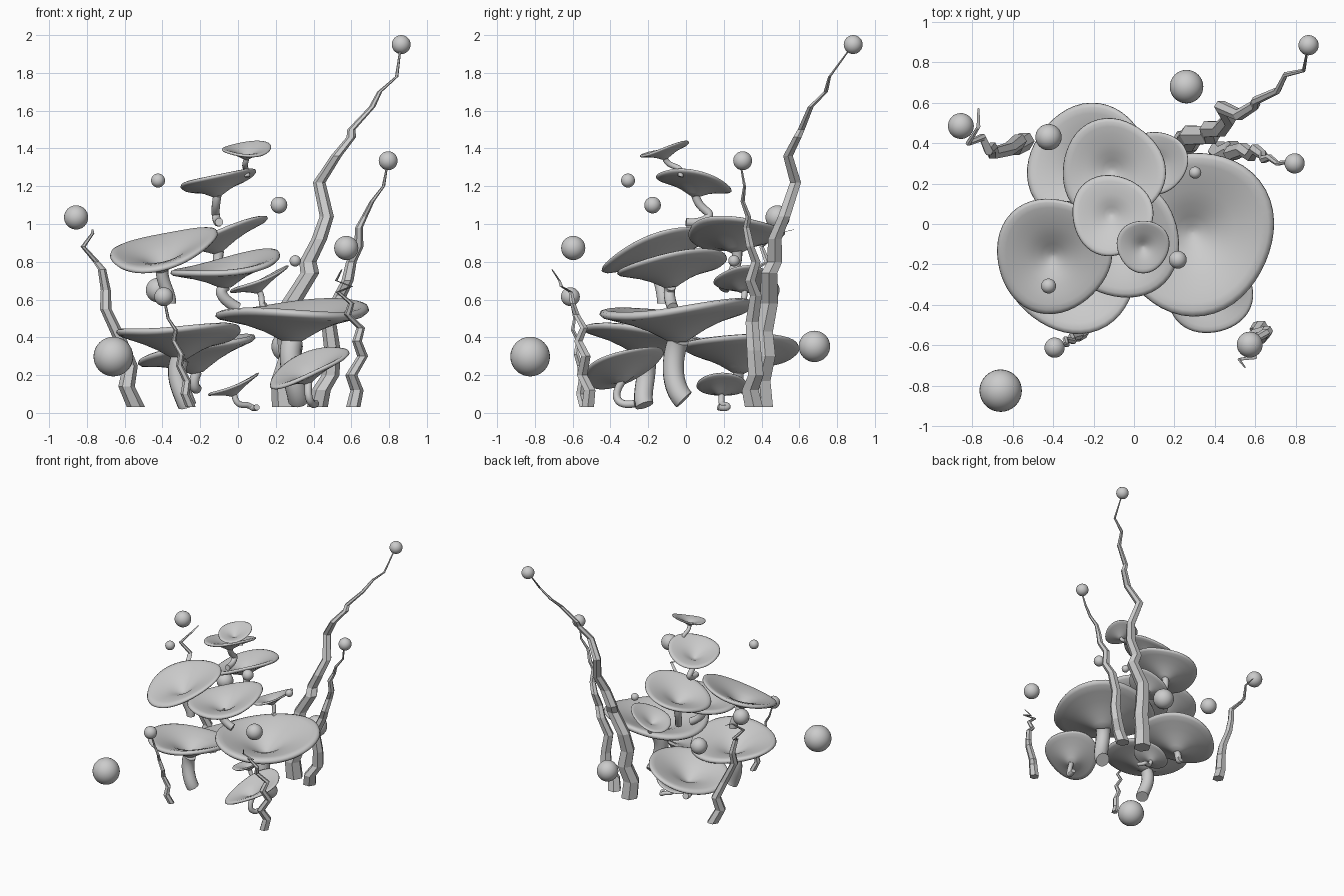
import bpy, bmesh
from math import sin, cos, pi


def mesh_object(name, bm, smooth):
    bmesh.ops.recalc_face_normals(bm, faces=bm.faces)
    for f in bm.faces:
        f.smooth = smooth
    me = bpy.data.meshes.new(name)
    bm.to_mesh(me)
    bm.free()
    ob = bpy.data.objects.new(name, me)
    bpy.context.collection.objects.link(ob)
    return ob


def loft(bm, rings):
    """Bridge closed rings of points and cap both ends."""
    rows = [[bm.verts.new(p) for p in r] for r in rings]
    n = len(rows[0])
    for a, b in zip(rows, rows[1:]):
        for i in range(n):
            bm.faces.new((a[i], a[(i + 1) % n], b[(i + 1) % n], b[i]))
    bm.faces.new(rows[0])
    bm.faces.new(rows[-1])


# Funnel cap: unit profile (radius, height), underside first, then over the rim
PROFILE = [(.1, -.40), (.2, -.34), (.38, -.24), (.6, -.15), (.82, -.085), (.95, -.045),
           (1, .0), (.985, .045), (.93, .065), (.84, .05), (.7, .01), (.52, -.05),
           (.35, -.125), (.2, -.22), (.08, -.29), (.01, -.31)]


def cap(name, x, y, z, r, sx, sy, phase):
    rings = []
    for pr, ph in PROFILE:
        ring = []
        for i in range(48):
            a = 2 * pi * i / 48
            rr = r * pr * (1 + .035 * pr * sin(3 * a + phase))
            dx, dy = rr * cos(a), rr * sin(a)
            wave = .06 * r * pr * pr * sin(2 * a + phase * 1.7)
            ring.append((x + dx, y + dy, z + r * ph + sx * dx + sy * dy + wave))
        rings.append(ring)
    bm = bmesh.new()
    loft(bm, rings)
    mesh_object(name, bm, True)


def stem(name, pts, r):
    """Smooth bent tube."""
    cu = bpy.data.curves.new(name, 'CURVE')
    cu.dimensions = '3D'
    cu.bevel_depth = r
    cu.bevel_resolution = 4
    cu.use_fill_caps = True
    sp = cu.splines.new('NURBS')
    sp.points.add(len(pts) - 1)
    for p, co in zip(sp.points, pts):
        p.co = (*co, 1)
    sp.order_u = min(4, len(pts))
    sp.use_endpoint_u = True
    ob = bpy.data.objects.new(name, cu)
    bpy.context.collection.objects.link(ob)
    bpy.ops.object.select_all(action='DESELECT')
    ob.select_set(True)
    bpy.context.view_layer.objects.active = ob
    bpy.ops.object.convert(target='MESH')


def vine(name, pts, r0, r1):
    """Faceted, tapering zigzag stalk with level six-sided rings."""
    n = len(pts) - 1
    rings = []
    for k, (x, y, z) in enumerate(pts):
        r = r0 + (r1 - r0) * k / n
        rings.append([(x + r * cos(i * pi / 3), y + r * sin(i * pi / 3), z) for i in range(6)])
    bm = bmesh.new()
    loft(bm, rings)
    mesh_object(name, bm, False)


# Caps: x, y, rim z, radius, slope x, slope y, waviness phase
CAPS = [("top", .045, -.11, 1.395, .13, .04, .28, 0), ("upper", -.11, .045, 1.225, .20, .2, -.18, 1),
        ("upper_back", -.105, .265, .95, .255, .31, 0, 2), ("left", -.40, -.155, .865, .285, .21, .31, .92),
        ("middle", -.06, -.08, .78, .29, .17, .13, 4), ("low_left", -.305, -.21, .415, .33, .02, -.12, 5),
        ("big_right", .29, -.04, .535, .405, .03, .06, -.26), ("low_right", .375, -.335, .245, .21, .4, .3, 2.5),
        ("small_back", .11, .305, .70, .155, .43, 0, .5), ("low_back", -.215, .28, .335, .31, .23, -.02, 3.5),
        ("ground", -.02, .19, .145, .135, .42, 0, 4.5)]
for n, *v in CAPS:
    cap(n + "_cap", *v)

# Stems under the caps
STEMS = [("top", .015, [(.045, -.11, 1.345), (.03, -.09, 1.29), (.04, -.01, 1.32), (.05, -.03, 1.25)]),
         ("upper", .022, [(-.11, .05, 1.15), (-.12, .07, 1.08), (-.12, .17, 1.06), (-.11, .08, 1.0), (-.1, 0, 1.01)]),
         ("upper_back", .027, [(-.10, .27, .86), (-.12, .28, .77), (-.09, .22, .70), (-.07, .2, .65)]),
         ("left", .033, [(-.40, -.155, .765), (-.41, -.14, .70), (-.36, -.12, .64), (-.36, -.12, .58)]),
         ("middle", .03, [(-.06, -.08, .675), (-.13, -.1, .64), (-.05, -.08, .58), (0, -.07, .555)]),
         ("low_left", .05, [(-.305, -.21, .29), (-.35, -.2, .2), (-.29, -.24, .1), (-.27, -.22, .04)]),
         ("big_right", .057, [(.29, -.04, .385), (.25, -.08, .28), (.31, -.08, .14), (.32, -.01, .07)]),
         ("low_right", .02, [(.375, -.335, .17), (.36, -.4, .08), (.39, -.36, .03), (.41, -.27, .05)]),
         ("small_back", .016, [(.11, .31, .645), (.14, .31, .61), (.11, .3, .55), (.15, .28, .57)]),
         ("low_back", .027, [(-.215, .28, .22), (-.25, .27, .15), (-.22, .29, .12), (-.22, .32, .13)]),
         ("ground", .016, [(-.02, .19, .1), (-.01, .18, .03), (.06, .22, .06), (.08, .23, .015), (.1, .17, .03)])]
for n, r, pts in STEMS:
    stem(n + "_stem", pts, r)

# Zigzag stalks
vine("tall_stalk", [(.25, .40, .03), (.24, .39, .17), (.28, .42, .3), (.26, .41, .43), (.28, .44, .58),
                    (.38, .44, .74), (.37, .47, .80), (.43, .47, .92), (.47, .52, 1.04), (.43, .58, 1.22),
                    (.52, .54, 1.36), (.60, .59, 1.46), (.60, .61, 1.5), (.71, .66, 1.62), (.75, .74, 1.7),
                    (.84, .76, 1.78), (.86, .87, 1.93)], .07, .005)
vine("right_stalk", [(.42, .36, .03), (.44, .34, .12), (.49, .37, .2), (.50, .36, .33), (.48, .35, .48),
                     (.54, .37, .62), (.58, .34, .70), (.60, .37, .80), (.64, .34, .88), (.64, .32, .98),
                     (.67, .33, 1.04), (.71, .30, 1.12), (.77, .31, 1.2), (.79, .29, 1.31)], .055, .005)
vine("left_stalk", [(-.54, .41, .03), (-.59, .38, .14), (-.57, .41, .25), (-.62, .37, .38), (-.70, .35, .55),
                    (-.70, .38, .65), (-.72, .36, .76), (-.75, .43, .80), (-.82, .40, .88), (-.77, .48, .95),
                    (-.77, .57, .97)], .048, .005)
vine("front_right_stalk", [(.61, -.52, .03), (.63, -.51, .12), (.60, -.55, .2), (.66, -.53, .3), (.63, -.57, .38),
                           (.65, -.54, .45), (.58, -.58, .52), (.60, -.60, .58), (.53, -.61, .64), (.60, -.66, .67),
                           (.52, -.67, .70), (.55, -.71, .76)], .038, .004)
vine("front_left_stalk", [(-.25, -.54, .03), (-.28, -.56, .1), (-.27, -.55, .17), (-.31, -.56, .25),
                          (-.30, -.58, .31), (-.34, -.57, .38), (-.33, -.60, .44), (-.37, -.59, .5),
                          (-.39, -.61, .6)], .027, .006)

# Spheres: stalk tips and floating ones (x, y, z, radius)
BALLS = [(.864, .885, 1.95, .05), (.795, .30, 1.335, .05), (-.857, .485, 1.035, .064),
         (-.423, -.307, 1.23, .037), (.217, -.177, 1.10, .044), (.573, -.597, .873, .064),
         (.303, .254, .805, .03), (-.423, .43, .65, .065), (-.393, -.612, .615, .05),
         (-.66, -.825, .298, .105), (.26, .68, .352, .083)]
for i, (x, y, z, r) in enumerate(BALLS):
    bm = bmesh.new()
    bmesh.ops.create_uvsphere(bm, u_segments=32, v_segments=16, radius=r)
    mesh_object(f"ball_{i + 1}", bm, True).location = (x, y, z)
